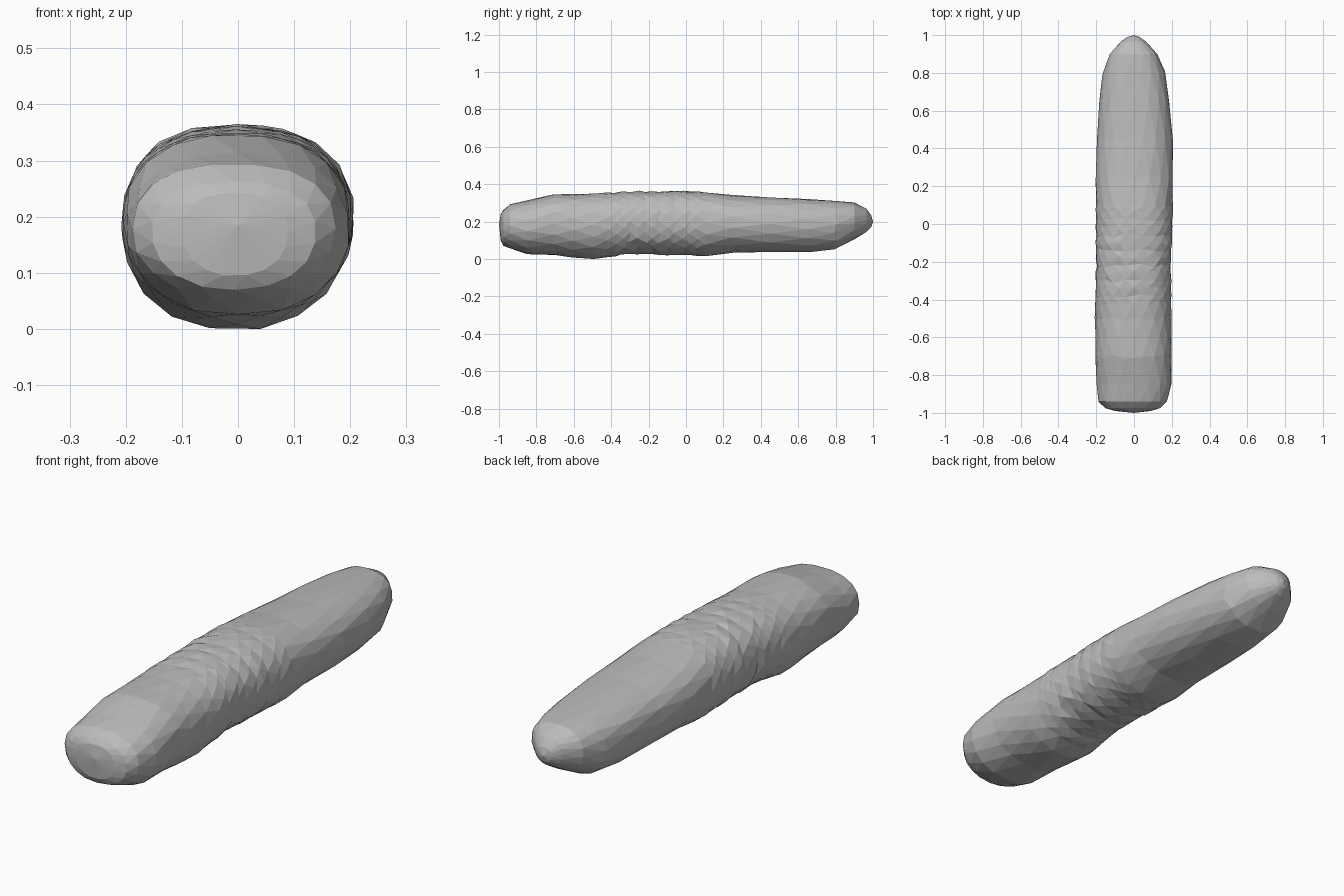
import bpy, bmesh, math, random

cube = bpy.data.objects.get("Cube")
if cube:
    bpy.data.objects.remove(cube, do_unlink=True)
random.seed(4)

grey = bpy.data.materials.new("plain grey")
grey.use_nodes = True
COLOUR = (0.5, 0.5, 0.5, 1)
grey.diffuse_color = COLOUR
grey.node_tree.nodes["Principled BSDF"].inputs["Base Color"].default_value = COLOUR

# Profile stations: y, x right edge, x left edge, bottom z, top z
PROFILE = [
    (-0.99, -0.10, 0.09, 0.10, 0.25),
    (-0.975, -0.155, 0.14, 0.075, 0.27),
    (-0.94, -0.19, 0.175, 0.06, 0.30),
    (-0.85, -0.20, 0.20, 0.03, 0.32),
    (-0.70, -0.205, 0.20, 0.025, 0.352),
    (-0.50, -0.21, 0.20, 0.003, 0.358),
    (-0.30, -0.205, 0.20, 0.03, 0.368),
    (-0.05, -0.205, 0.205, 0.024, 0.374),
    (0.12, -0.205, 0.208, 0.018, 0.365),
    (0.25, -0.205, 0.208, 0.04, 0.35),
    (0.45, -0.198, 0.205, 0.04, 0.337),
    (0.65, -0.188, 0.19, 0.042, 0.328),
    (0.80, -0.168, 0.165, 0.055, 0.318),
    (0.90, -0.13, 0.125, 0.11, 0.308),
    (0.965, -0.07, 0.065, 0.15, 0.275),
    (0.99, -0.035, 0.03, 0.175, 0.24),
]
SIDES = 18


def station(y):
    """Profile values at y, by straight interpolation."""
    for a, b in zip(PROFILE, PROFILE[1:]):
        if a[0] <= y <= b[0]:
            t = (y - a[0]) / (b[0] - a[0])
            return [p + (q - p) * t for p, q in zip(a, b)][1:]


def power(value, exponent):
    return math.copysign(abs(value) ** exponent, value)


def ring(bm, y, shift):
    right, left, low, high = station(y)
    mid_x, half_x = (left + right) / 2, (left - right) / 2
    mid_z = low + (high - low) * 0.52
    # Creases gather around the joint and fade out toward both ends
    crease = math.exp(-((y + 0.18) / 0.22) ** 2)
    verts = []
    for i in range(SIDES):
        a = math.tau * (i + shift) / SIDES
        c, s = math.cos(a), math.sin(a)
        fold = math.sin(y * 75 + 3 * abs(c) + 2 * s) - 0.6
        k = 1 + crease * (0.016 * fold + random.uniform(-0.022, 0.012))
        k += random.uniform(-0.012, 0.004)
        x = mid_x + half_x * power(c, 0.86) * k
        z = mid_z + ((high - mid_z) * power(s, 0.86) if s > 0 else (mid_z - low) * s) * k
        dy = random.uniform(-0.012, 0.012) if abs(y) < 0.85 else 0
        verts.append(bm.verts.new((x, y + dy, z)))
    return verts


# Body: rings along the length, closely spaced at the creased joint
ends = [p[0] for p in PROFILE if p[0] < -0.45 or p[0] > 0.15]
joint = [-0.42 + 0.04 * i for i in range(14)]
levels = sorted(ends + [-0.6] + joint)

bm = bmesh.new()
rings = [ring(bm, y, 0.5 * (n % 2)) for n, y in enumerate(levels)]
for n, (lower, upper) in enumerate(zip(rings, rings[1:])):
    for i in range(SIDES):
        j = (i + 1) % SIDES
        if n % 2 == 0:
            bm.faces.new((lower[i], lower[j], upper[i]))
            bm.faces.new((lower[j], upper[j], upper[i]))
        else:
            bm.faces.new((lower[i], lower[j], upper[j]))
            bm.faces.new((lower[i], upper[j], upper[i]))

# Rounded end tips
for loop, y, z in ((rings[0], -1, 0.19), (rings[-1], 1, 0.205)):
    tip = bm.verts.new((0, y, z))
    for i in range(SIDES):
        bm.faces.new((loop[i], loop[(i + 1) % SIDES], tip))

bmesh.ops.recalc_face_normals(bm, faces=bm.faces)
lowest = min(v.co.z for v in bm.verts)
for v in bm.verts:
    v.co.z -= lowest

mesh = bpy.data.meshes.new("finger_body")
bm.to_mesh(mesh)
bm.free()
mesh.materials.append(grey)
body = bpy.data.objects.new("finger_body", mesh)
bpy.context.collection.objects.link(body)
